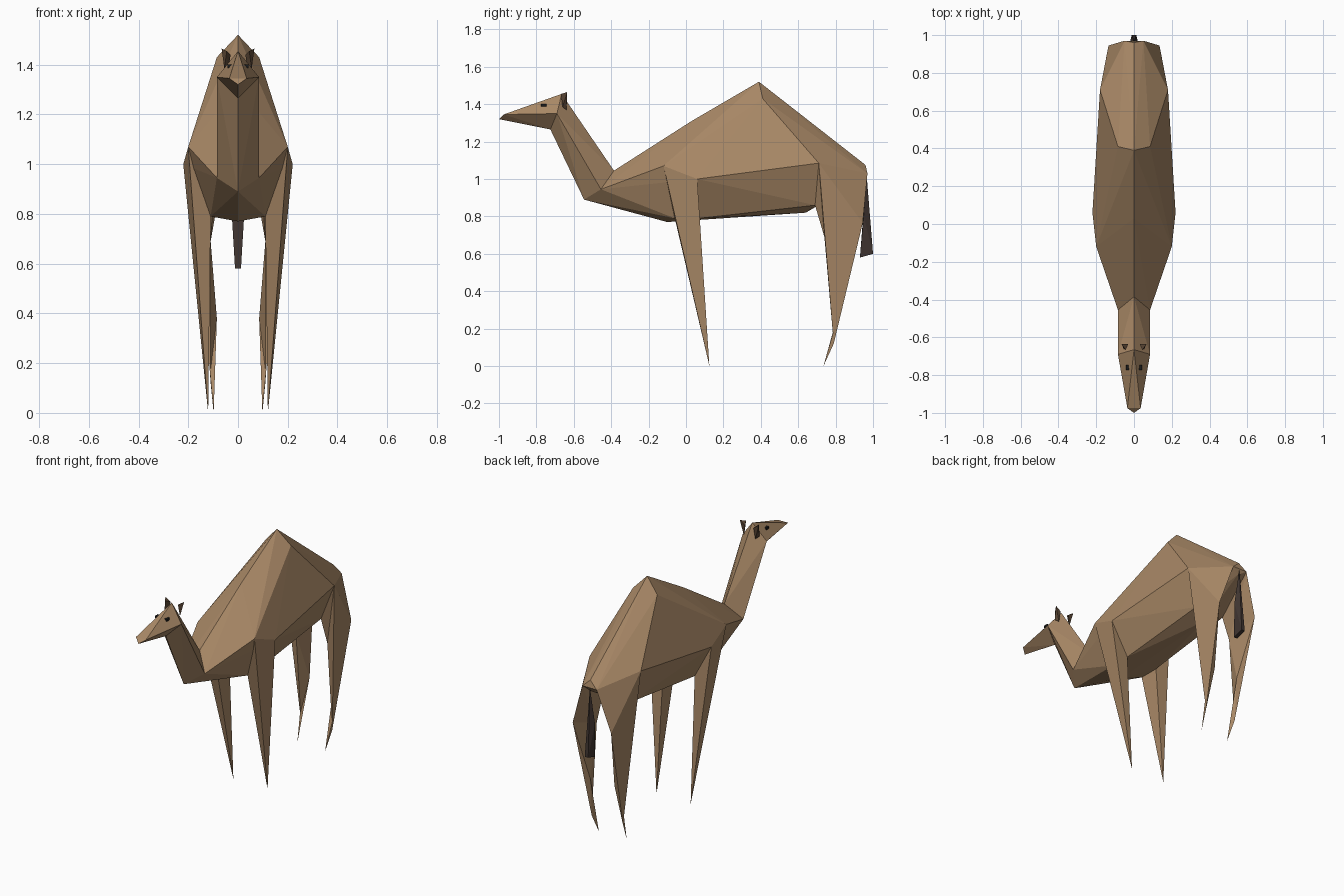
import bpy, bmesh
from mathutils import Vector

if "Cube" in bpy.data.objects:
    bpy.data.objects.remove(bpy.data.objects["Cube"])


def material(name, rgb):
    m = bpy.data.materials.new(name)
    m.diffuse_color = (*rgb, 1)
    m.use_nodes = True
    m.node_tree.nodes["Principled BSDF"].inputs["Base Color"].default_value = m.diffuse_color
    return m


TAN = material("tan coat", (0.40, 0.25, 0.135))
BROWN = material("brown ear", (0.10, 0.06, 0.035))
DARK = material("dark hair", (0.05, 0.035, 0.03))
BLACK = material("eye black", (0.01, 0.01, 0.01))

# Anatomical landmarks, shared where parts meet
neck_top, neck_side, neck_low = (0, -.385, 1.045), (.085, -.455, .945), (0, -.545, .89)
crown, jaw, chin = (0, -.665, 1.455), (.085, -.69, 1.35), (0, -.725, 1.265)
shoulder, elbow = (.20, -.12, 1.07), (.22, .06, 1.0)
chest_f, chest_b = (.11, -.06, .79), (.11, .07, .79)
hip, rump, groin = (.18, .71, 1.085), (.05, .97, 1.03), (.10, .69, .86)
thigh_b, thigh_f = (.135, .945, .765), (.11, .74, .69)
hock, shin, heel = (.085, .84, .38), (.115, .79, .19), (.11, .79, .12)


def flip(p):
    return (-p[0], p[1], p[2])


def hull(name, pts, mat, joints=(), paired=False):
    """Faceted hull; faces lying wholly inside a joint are left open.
    Central parts hull both sides together, paired parts are mirrored."""
    if not paired:
        pts = list(pts) + [flip(p) for p in pts if p[0]]
    bm = bmesh.new()
    verts = [bm.verts.new(p) for p in pts]
    res = bmesh.ops.convex_hull(bm, input=verts)
    loose = [v for v in bm.verts if not v.link_faces]
    bmesh.ops.delete(bm, geom=loose, context='VERTS')

    def inside(face, joint):
        return all(any((v.co - Vector(p)).length < 1e-4 for p in joint)
                   for v in face.verts)

    cut = [f for f in bm.faces if any(inside(f, j) for j in joints)]
    bmesh.ops.delete(bm, geom=cut, context='FACES')
    me = bpy.data.meshes.new(name)
    bm.to_mesh(me)
    bm.free()
    me.materials.append(mat)
    ob = bpy.data.objects.new(name, me)
    bpy.context.collection.objects.link(ob)
    if paired:
        mod = ob.modifiers.new("mirror", 'MIRROR')
        mod.use_mirror_merge = False
    return ob


# Sockets between parts
neck_joint = [neck_top, neck_side, flip(neck_side), neck_low]
head_joint = [crown, jaw, flip(jaw), chin]
front_joint = [shoulder, elbow, chest_f, chest_b]
hind_joint = [hip, rump, groin]
thigh_joint = [hip, thigh_b, thigh_f]
foot_joint = [hock, shin, heel]

# Torso with single hump
hull("torso",
     [neck_top, neck_side, neck_low, (0, .03, 1.31), (0, .39, 1.52), (.085, .41, 1.43),
      (0, .96, 1.075), (0, .95, 1.0), (0, -.10, .77), (0, .64, .82)]
     + front_joint + hind_joint, TAN,
     [neck_joint, front_joint, [flip(p) for p in front_joint],
      hind_joint, [flip(p) for p in hind_joint]])

# Neck and head
hull("neck", [neck_top, neck_side, neck_low, crown, jaw, chin], TAN,
     [neck_joint, head_joint])
hull("head", [crown, jaw, chin, (0, -1.0, 1.32), (.035, -.975, 1.345)], TAN,
     [head_joint])

# Front legs taper straight to the foot
hull("front_legs", front_joint + [(.12, .125, 0)], TAN, [front_joint], paired=True)

# Hind legs: thigh, lower leg, foot
hull("thighs", hind_joint + [thigh_b, thigh_f], TAN, [hind_joint, thigh_joint], paired=True)
hull("lower_hind_legs", thigh_joint + foot_joint, TAN, [thigh_joint, foot_joint], paired=True)
hull("hind_feet", foot_joint + [(.098, .735, 0)], TAN, [foot_joint], paired=True)

# Tail
hull("tail", [(0, .965, 1.03), (.025, .95, .80), (.012, .93, .58), (.012, 1.0, .60)], DARK)

# Ears and eyes
hull("ears", [(.04, -.64, 1.37), (.055, -.66, 1.385), (.066, -.635, 1.465),
              (.045, -.668, 1.455), (.03, -.635, 1.44)], BROWN, paired=True)
hull("eyes", [(.034 + a, -.76 + b, 1.394 + c) for a in (-.012, .008)
              for b in (-.014, .014) for c in (-.007, .007)], BLACK, paired=True)
